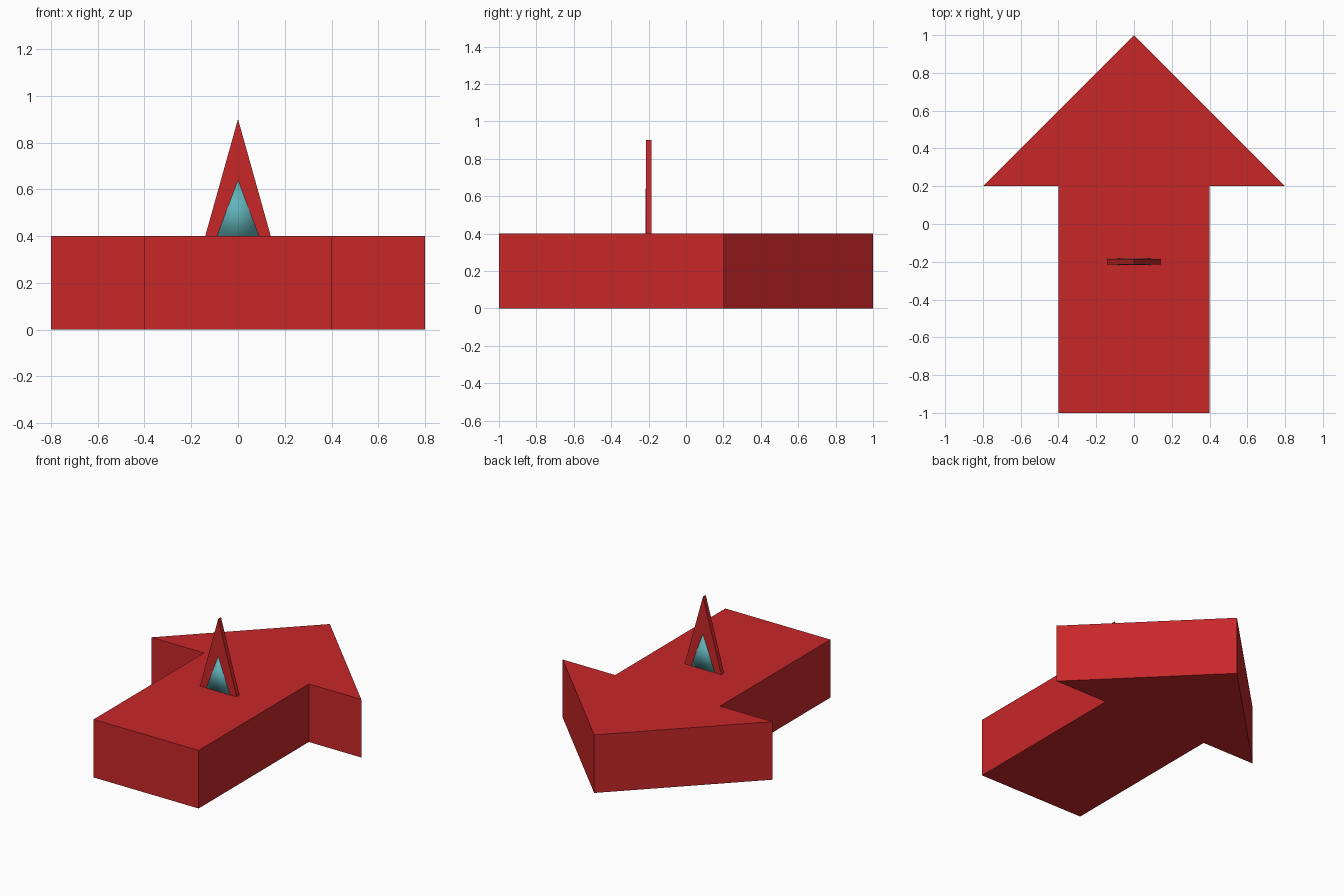
import bpy
import bmesh

if "Cube" in bpy.data.objects:
    bpy.data.objects.remove(bpy.data.objects["Cube"])


def material(name, color):
    m = bpy.data.materials.new(name)
    m.diffuse_color = color
    m.use_nodes = True
    m.node_tree.nodes["Principled BSDF"].inputs["Base Color"].default_value = m.diffuse_color
    return m


def extrude_profile(name, points, depth, mat, smooth=False):
    """Fill a closed outline and extrude it by the depth vector."""
    bm = bmesh.new()
    face = bm.faces.new([bm.verts.new(p) for p in points])
    ext = bmesh.ops.extrude_face_region(bm, geom=[face], use_keep_orig=True)
    verts = [v for v in ext["geom"] if isinstance(v, bmesh.types.BMVert)]
    bmesh.ops.translate(bm, verts=verts, vec=depth)
    bmesh.ops.recalc_face_normals(bm, faces=bm.faces)
    for f in bm.faces:
        f.smooth = smooth
    mesh = bpy.data.meshes.new(name)
    bm.to_mesh(mesh)
    bm.free()
    mesh.materials.append(mat)
    obj = bpy.data.objects.new(name, mesh)
    bpy.context.collection.objects.link(obj)
    return obj


def upright_triangle(name, half_width, top, thickness, mat, smooth=False):
    """Thin triangular plate standing on the arrow's top."""
    y = -0.2 - thickness / 2
    pts = [(-half_width, y, 0.4), (half_width, y, 0.4), (0, y, top)]
    return extrude_profile(name, pts, (0, thickness, 0), mat, smooth)


red = material("red", (0.58, 0.02, 0.022, 1))
teal = material("teal", (0.12, 0.45, 0.48, 1))

# Arrow slab: right half outline mirrored to the left
right = [(0.4, -1), (0.4, 0.2), (0.8, 0.2)]
left = [(-x, y) for x, y in reversed(right)]
outline = [(x, y, 0) for x, y in right + [(0, 1)] + left]
extrude_profile("arrow_base", outline, (0, 0, 0.4), red)

# Pointer plate and its smooth inlay, visible front and back
upright_triangle("pointer", 0.14, 0.9, 0.03, red)
upright_triangle("pointer_inlay", 0.09, 0.64, 0.033, teal, smooth=True)
